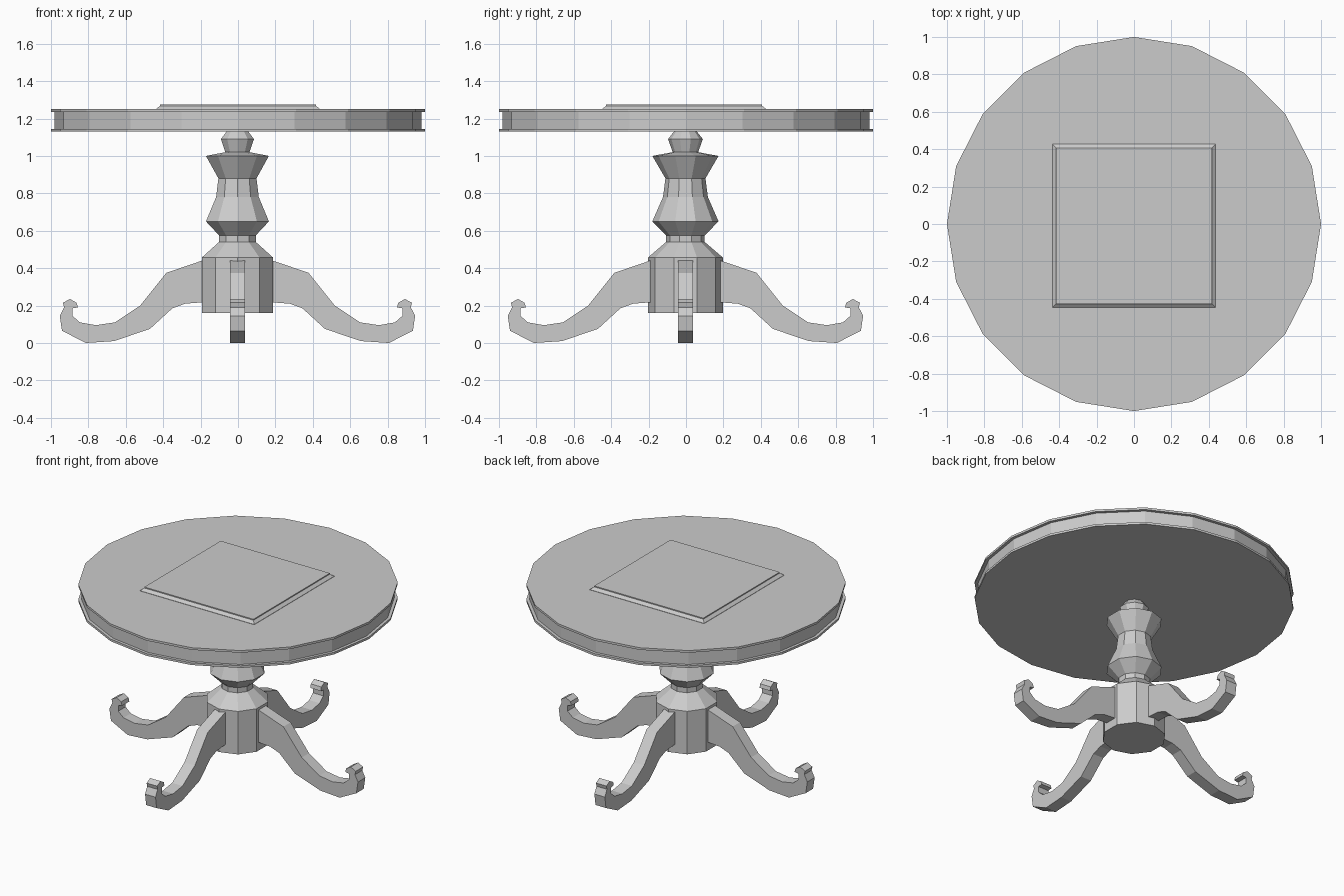
import bpy, bmesh
from math import sin, cos, pi
from mathutils import Matrix

if "Cube" in bpy.data.objects:
    bpy.data.objects.remove(bpy.data.objects["Cube"])

OFF = -0.003  # the pedestal sits a hair off the table centre


def make_object(name, bm):
    bmesh.ops.recalc_face_normals(bm, faces=bm.faces)
    mesh = bpy.data.meshes.new(name)
    bm.to_mesh(mesh)
    bm.free()
    obj = bpy.data.objects.new(name, mesh)
    bpy.context.collection.objects.link(obj)
    return obj


def lathe(name, profile, sides, start=0.0):
    """Stack of polygon rings (radius, z), capped at both ends."""
    bm = bmesh.new()
    rings = [[bm.verts.new((r * cos(start + 2 * pi * i / sides),
                            r * sin(start + 2 * pi * i / sides), z))
              for i in range(sides)] for r, z in profile]
    for a, b in zip(rings, rings[1:]):
        for i in range(sides):
            j = (i + 1) % sides
            bm.faces.new((a[i], a[j], b[j], b[i]))
    bm.faces.new(rings[0])
    bm.faces.new(rings[-1])
    return make_object(name, bm)


# Round top with a recessed edge band
lathe("table_top", [(1, 1.13), (1, 1.145), (0.98, 1.145), (0.98, 1.235),
                    (1, 1.235), (1, 1.25)], 20)

# Raised square panel with a bevelled border
s = 2 ** 0.5
panel = lathe("top_panel", [(0.437 * s, 1.245), (0.437 * s, 1.252),
                            (0.417 * s, 1.268), (0.417 * s, 1.275)], 4, pi / 4)
panel.location.y = -0.01

# Ten-sided turned pedestal
column = lathe("pedestal", [(0.2, 0.16), (0.2, 0.457), (0.103, 0.54),
                            (0.103, 0.575), (0.177, 0.65), (0.12, 0.78),
                            (0.107, 0.88), (0.177, 1.0), (0.068, 1.02),
                            (0.093, 1.09), (0.06, 1.132)], 10, pi / 2)
column.location = (OFF, OFF, 0)

# Scrolled leg outline (distance from centre, height), used four times
LEG = [(0.15, 0.45), (0.19, 0.44), (0.38, 0.375), (0.52, 0.2), (0.655, 0.11),
       (0.757, 0.095), (0.842, 0.11), (0.882, 0.145), (0.882, 0.185),
       (0.853, 0.19), (0.86, 0.215), (0.895, 0.235), (0.933, 0.215),
       (0.927, 0.19), (0.95, 0.145), (0.938, 0.065), (0.81, 0.0),
       (0.66, 0.01), (0.468, 0.075), (0.348, 0.185), (0.28, 0.21),
       (0.15, 0.22)]
for k, side in enumerate(("right", "back", "left", "front")):
    bm = bmesh.new()
    face = bm.faces.new([bm.verts.new((x, -0.04, z)) for x, z in LEG])
    ext = bmesh.ops.extrude_face_region(bm, geom=[face], use_keep_orig=True)
    moved = [v for v in ext["geom"] if isinstance(v, bmesh.types.BMVert)]
    bmesh.ops.translate(bm, verts=moved, vec=(0, 0.08, 0))
    bm.transform(Matrix.Rotation(k * pi / 2, 4, 'Z'))
    leg = make_object(side + "_leg", bm)
    leg.location = (OFF, OFF, 0)
